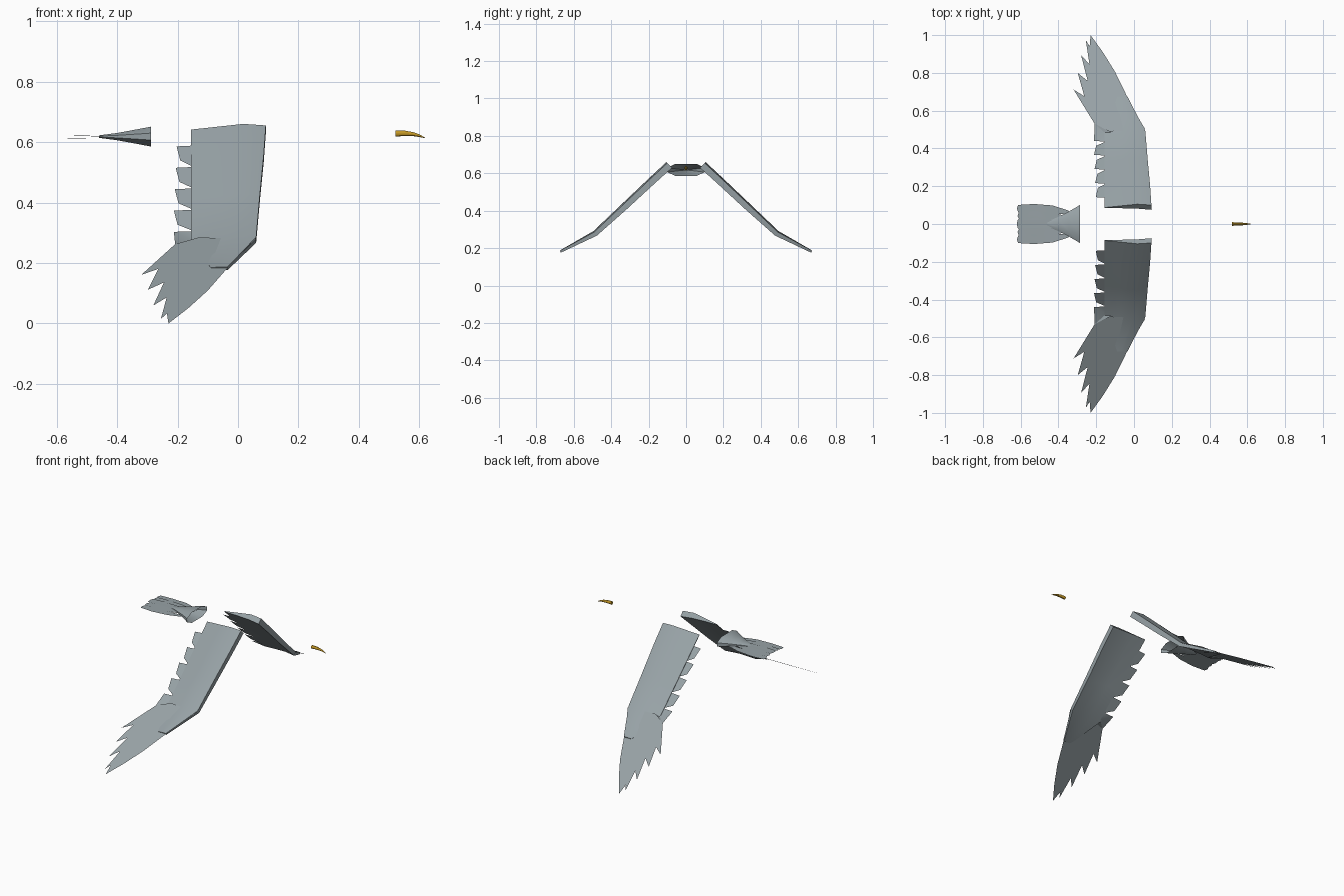
import bpy
import bmesh
import math

cube = bpy.data.objects.get("Cube")
if cube:
    bpy.data.objects.remove(cube)


def material(name, color):
    mat = bpy.data.materials.new(name)
    mat.use_nodes = True
    mat.diffuse_color = color
    mat.node_tree.nodes["Principled BSDF"].inputs["Base Color"].default_value = color
    return mat


GREY = material("slate grey", (0.31, 0.36, 0.38, 1))
GOLD = material("beak gold", (0.56, 0.32, 0.02, 1))


def finish(name, bm, mat, mirror=False):
    mesh = bpy.data.meshes.new(name)
    bm.to_mesh(mesh)
    bm.free()
    mesh.materials.append(mat)
    obj = bpy.data.objects.new(name, mesh)
    bpy.context.collection.objects.link(obj)
    bpy.ops.object.select_all(action="DESELECT")
    obj.select_set(True)
    bpy.context.view_layer.objects.active = obj
    bpy.ops.object.shade_smooth_by_angle(angle=math.radians(30))
    if mirror:
        mod = obj.modifiers.new("Mirror", "MIRROR")
        mod.use_axis = (False, True, False)
        mod.use_mirror_merge = False
    return obj


def loft(name, rings, mat, cap_start=True, mirror=False):
    """Skin a list of equal closed rings."""
    bm = bmesh.new()
    loops = [[bm.verts.new(p) for p in ring] for ring in rings]
    for a, b in zip(loops, loops[1:]):
        n = len(a)
        for i in range(n):
            bm.faces.new((a[i], a[(i + 1) % n], b[(i + 1) % n], b[i]))
    if cap_start:
        bm.faces.new(loops[0])
    bm.faces.new(loops[-1])
    bmesh.ops.recalc_face_normals(bm, faces=bm.faces)
    return finish(name, bm, mat, mirror)


def sheets(name, outlines, mat, mirror=True):
    """Flat vanes, all facing up."""
    bm = bmesh.new()
    for pts in outlines:
        face = bm.faces.new([bm.verts.new(p) for p in pts])
        face.normal_update()
        if face.normal.z < 0:
            face.normal_flip()
    bmesh.ops.triangulate(bm, faces=bm.faces)
    return finish(name, bm, mat, mirror)


# Inner wing: cambered section, thick at the leading edge
def section(y, z, lead, trail, camber, thick, ny, nz):
    chord = lead - trail
    profile = [(0, .27, 0), (.3, 0, 0), (.65, .5, 0), (1, 1, 0),
               (1, 1, .1), (.65, .5, .5), (.3, 0, .95), (0, .27, 1)]
    ring = []
    for along, drop, depth in profile:
        d = camber * drop + thick * depth
        ring.append((lead - chord * along, y - ny * d, z - nz * d))
    return ring


loft("inner_wings", [
    section(.105, .66, .092, -.155, .026, .036, .69, .72),
    section(.21, .562, .085, -.155, .026, .034, .69, .72),
    section(.35, .429, .072, -.155, .026, .031, .69, .72),
    section(.495, .291, .06, -.155, .024, .024, .6, .8),
    section(.675, .187, -.035, -.09, .002, .012, .49, .87),
], GREY, mirror=True)


# Trailing feathers of the inner wing
def arm_z(y):
    return .635 - .95 * (y - .09)


feathers = []
for i in range(4):
    y = .139 + .0745 * i
    tip = -.203 - .003 * i
    feathers.append([(x, v, arm_z(v)) for x, v in (
        (-.145, y), (tip, y + .003), (tip + .012, y + .052), (-.155, y + .071), (-.145, y + .071))])
feathers.append([(-.145, .437, .305), (-.212, .439, .303), (-.208, .53, .262),
                 (-.1, .5, .279), (-.145, .475, .272)])
sheets("inner_wing_feathers", feathers, GREY)

# Outer wing: thin vane with pointed flight feathers
outer = [(.06, .5), (.01, .585), (-.04, .682), (-.10, .805), (-.165, .91), (-.23, 1),
         (-.235, .94), (-.255, .973), (-.236, .846), (-.28, .893), (-.245, .757),
         (-.298, .8), (-.263, .676), (-.32, .712), (-.208, .53), (-.13, .49)]
sheets("outer_wings", [[(x, y, .279 - .558 * (y - .5)) for x, y in outer]], GREY)

# Tail base: flattened hollow cone
shape = [(.55, 1), (1, .35), (1, -.35), (.55, -1),
         (-.55, -1), (-1, -.35), (-1, .35), (-.55, 1)]
loft("tail_base", [[(x, a * w, .618 + b * h) for a, b in shape]
                   for x, w, h in ((-.287, .1, .033), (-.345, .066, .022),
                                   (-.4, .038, .012), (-.46, .012, .004))],
     GREY, cap_start=False)

# Tail fan: overlapping feathers, the centre one on top
fan = []
for i in range(3):
    c = .038 * i
    z = .622 - .004 * i
    end = -.62 + .004 * (i % 2)
    fan.append([(-.32, .03 * i - .01, z), (-.35, .032 * i + .008, z),
                (-.43, c + .022, z), (-.53, c + .03, z - .002),
                (end + .006, c + .025, z - .002), (end, c + .004, z - .002),
                (end + .012, c - .022, z - .002), (-.45, c - .022, z)])
sheets("tail_feathers", fan, GREY)

# Beak: tapered, hooked downwards
loft("beak", [[(x, r * .9 * math.cos(a), z + r * math.sin(a))
               for a in (k * math.tau / 10 for k in range(10))]
              for x, z, r in ((.52, .628, .0105), (.55, .629, .0095), (.58, .626, .007),
                              (.6, .621, .0045), (.618, .614, .001))], GOLD)
